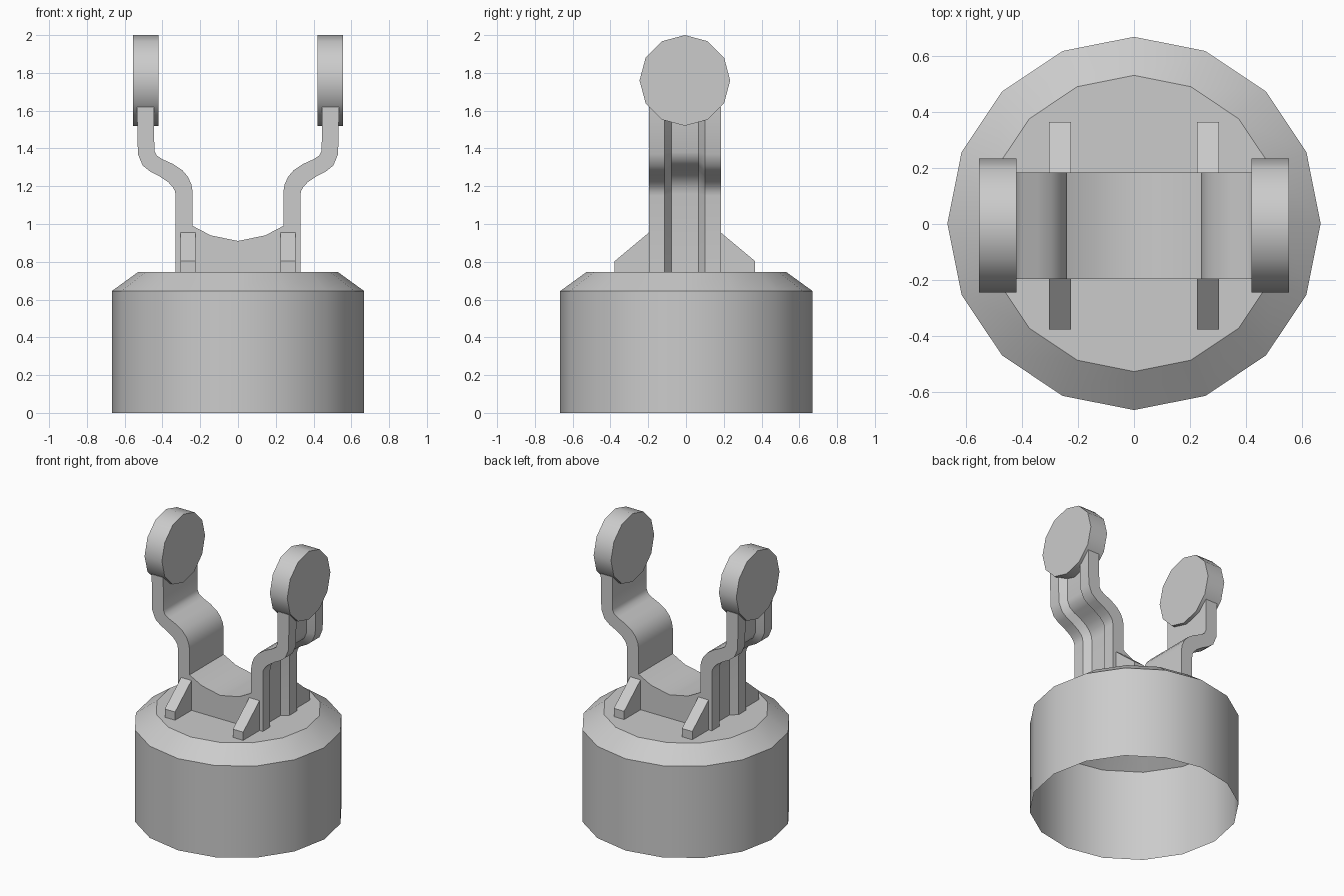
import bpy, bmesh, math
from mathutils import Vector

cube = bpy.data.objects.get("Cube")
if cube:
    bpy.data.objects.remove(cube, do_unlink=True)

grey = bpy.data.materials.new("plain_grey")
grey.use_nodes = True
grey.diffuse_color = (0.6, 0.6, 0.6, 1)
grey.node_tree.nodes["Principled BSDF"].inputs["Base Color"].default_value = (0.6, 0.6, 0.6, 1)

MID_Y = -0.006      # centre line of the bracket
HALF_Y = 0.19       # half the bracket's depth
DECK = 0.745        # top of the base


def loft(name, rings, cap_start=True, cap_end=True):
    """Skin a row of closed rings of points and make an object of it."""
    bm = bmesh.new()
    rows = [[bm.verts.new(p) for p in ring] for ring in rings]
    n = len(rows[0])
    for a, b in zip(rows, rows[1:]):
        for i in range(n):
            j = (i + 1) % n
            bm.faces.new((a[i], a[j], b[j], b[i]))
    if cap_start:
        bm.faces.new(rows[0])
    if cap_end:
        bm.faces.new(rows[-1])
    bmesh.ops.recalc_face_normals(bm, faces=bm.faces)
    mesh = bpy.data.meshes.new(name)
    bm.to_mesh(mesh)
    bm.free()
    mesh.materials.append(grey)
    obj = bpy.data.objects.new(name, mesh)
    bpy.context.collection.objects.link(obj)
    bpy.ops.object.select_all(action='DESELECT')
    obj.select_set(True)
    bpy.context.view_layer.objects.active = obj
    bpy.ops.object.shade_smooth_by_angle(angle=math.radians(33))
    return obj


def circle(radius, sides):
    steps = [math.tau * i / sides for i in range(sides)]
    return [(radius * math.cos(a), radius * math.sin(a)) for a in steps]


# Hollow base, open underneath, with a sloping shoulder and flat deck
base_profile = [(0.668, 0), (0.668, 0.645), (0.53, DECK)]
loft("base_shell", [[(x, y + 0.002, z) for x, y in circle(r, 16)]
                    for r, z in base_profile], cap_start=False)

# Saddle block with a dished top, between the arms
dish = [(-0.24, 0.99), (-0.145, 0.94), (0, 0.91), (0.145, 0.94), (0.24, 0.99)]
saddle = [(-0.24, DECK)] + dish + [(0.24, DECK)]
loft("saddle", [[(x, MID_Y + s * HALF_Y, z) for x, z in saddle] for s in (-1, 1)])

# Arm: inner and outer edge lines, and a section with a groove on the outside
inner = [(0.24, DECK), (0.24, 1.17), (0.247, 1.21), (0.265, 1.25), (0.295, 1.285),
         (0.345, 1.318), (0.40, 1.343), (0.43, 1.362), (0.443, 1.39), (0.445, 1.62)]
outer = [(0.33, DECK), (0.33, 1.15), (0.334, 1.175), (0.347, 1.198), (0.37, 1.222),
         (0.42, 1.255), (0.465, 1.278), (0.505, 1.31), (0.53, 1.37), (0.535, 1.62)]
section = [(0, -HALF_Y), (1, -HALF_Y), (1, -0.107), (0.5, -0.072),
           (0.5, 0.072), (1, 0.107), (1, HALF_Y), (0, HALF_Y)]

for side, s in (("left", 1), ("right", -1)):
    rings = []
    for a, b in zip(inner, outer):
        line = [Vector(a).lerp(Vector(b), t) for t, _ in section]
        rings.append([(s * p.x, MID_Y + y, p.y) for p, (_, y) in zip(line, section)])
    loft(side + "_arm", rings)

    # Round pad at the top of the arm
    loft(side + "_pad", [[(s * x, MID_Y + y, 1.76 + z) for z, y in circle(0.24, 12)]
                         for x in (0.42, 0.555)])

    # Sloping gussets in front of and behind the saddle
    for place, d in (("front", -1), ("back", 1)):
        wedge = [(HALF_Y, DECK), (HALF_Y, 0.955), (0.372, 0.803), (0.372, DECK)]
        loft(f"{side}_{place}_gusset", [[(s * x, MID_Y + d * y, z) for y, z in wedge]
                                        for x in (0.225, 0.305)])
